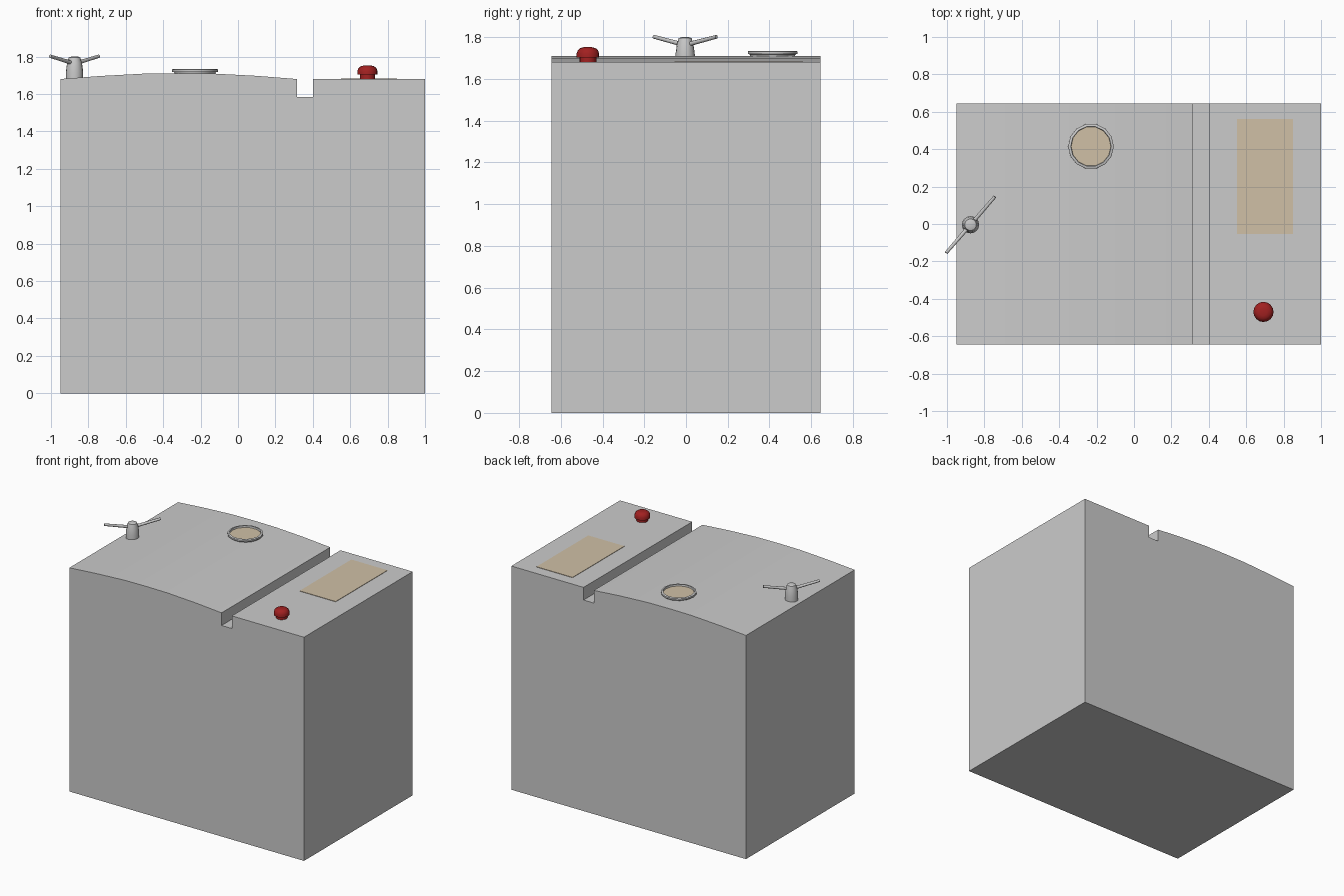
import bpy, bmesh, math
from mathutils import Vector

if "Cube" in bpy.data.objects:
    bpy.data.objects.remove(bpy.data.objects["Cube"])


def material(name, rgb):
    m = bpy.data.materials.new(name)
    m.use_nodes = True
    m.diffuse_color = (*rgb, 1)
    m.node_tree.nodes["Principled BSDF"].inputs["Base Color"].default_value = (*rgb, 1)
    return m


GREY = material("painted grey", (0.6, 0.6, 0.6))
STEEL = material("steel", (0.58, 0.58, 0.58))
TAN = material("pale tan", (0.63, 0.53, 0.38))
RED = material("button red", (0.36, 0.015, 0.015))


def finish(name, bm, mat, smooth=False):
    bmesh.ops.recalc_face_normals(bm, faces=bm.faces)
    mesh = bpy.data.meshes.new(name)
    bm.to_mesh(mesh)
    bm.free()
    mesh.materials.append(mat)
    ob = bpy.data.objects.new(name, mesh)
    bpy.context.collection.objects.link(ob)
    if smooth:
        bpy.ops.object.select_all(action='DESELECT')
        ob.select_set(True)
        bpy.context.view_layer.objects.active = ob
        bpy.ops.object.shade_smooth_by_angle(angle=math.radians(40))
    return ob


def lathe(name, profile, centre, sides, mat, smooth=True, closed=False):
    """Spin a (radius, height) profile about a vertical axis."""
    bm = bmesh.new()
    rings = []
    for r, z in profile:
        rings.append([bm.verts.new((centre[0] + r * math.cos(math.tau * i / sides),
                                    centre[1] + r * math.sin(math.tau * i / sides), z))
                      for i in range(sides)])
    pairs = list(zip(rings, rings[1:]))
    if closed:
        pairs.append((rings[-1], rings[0]))
    else:
        bm.faces.new(rings[0])
        bm.faces.new(rings[-1])
    for a, b in pairs:
        for i in range(sides):
            j = (i + 1) % sides
            bm.faces.new((a[i], a[j], b[j], b[i]))
    return finish(name, bm, mat, smooth)


# Cabinet: front outline with crowned lid and slot, extruded front to back
outline = [(-0.95, 0), (1, 0), (1, 1.68), (0.4, 1.68), (0.4, 1.585), (0.315, 1.585),
           (0.315, 1.68), (0.1, 1.697), (-0.13, 1.709), (-0.32, 1.711),
           (-0.5, 1.709), (-0.74, 1.696), (-0.95, 1.68)]
bm = bmesh.new()
face = bm.faces.new([bm.verts.new((x, -0.645, z)) for x, z in outline])
side = bmesh.ops.extrude_face_region(bm, geom=[face])["geom"]
bmesh.ops.translate(bm, vec=(0, 1.29, 0),
                    verts=[v for v in side if isinstance(v, bmesh.types.BMVert)])
finish("cabinet", bm, GREY, smooth=True)

# Label plate on the flat side of the top
bm = bmesh.new()
bmesh.ops.create_cube(bm, size=1)
bmesh.ops.scale(bm, vec=(0.3, 0.615, 0.004), verts=bm.verts)
bmesh.ops.translate(bm, vec=(0.7, 0.253, 1.681), verts=bm.verts)
finish("label_plate", bm, TAN)

# Round gauge: flanged rim around a recessed face
gauge = (-0.23, 0.415)
lathe("gauge_rim", [(0.107, 1.7), (0.112, 1.718), (0.122, 1.719), (0.122, 1.731),
                    (0.118, 1.734), (0.108, 1.734), (0.106, 1.722), (0.1, 1.7)],
      gauge, 14, STEEL, closed=True)
lathe("gauge_face", [(0.107, 1.702), (0.107, 1.722)], gauge, 14, TAN, smooth=False)

# Push button: stem and domed cap
button = (0.692, -0.47)
lathe("button_stem", [(0.04, 1.675), (0.04, 1.71)], button, 16, RED)
lathe("button_cap", [(0.054, 1.703), (0.054, 1.722), (0.048, 1.738),
                     (0.036, 1.748), (0.02, 1.752)], button, 16, RED)

# Valve: tapered post with two raised arms
valve = Vector((-0.874, -0.004, 1.762))
lathe("valve_post", [(0.046, 1.675), (0.046, 1.72), (0.04, 1.765),
                     (0.031, 1.795), (0.018, 1.8)], valve, 16, STEEL)
for name, s in (("valve_arm_left", 1), ("valve_arm_right", -1)):
    arm = Vector((0.13 * s, 0.15 * s, 0.04))
    bm = bmesh.new()
    bmesh.ops.create_cone(bm, cap_ends=True, segments=10, radius1=0.011,
                          radius2=0.009, depth=arm.length)
    bmesh.ops.rotate(bm, matrix=arm.to_track_quat('Z', 'Y').to_matrix(), verts=bm.verts)
    bmesh.ops.translate(bm, vec=valve + arm / 2, verts=bm.verts)
    finish(name, bm, STEEL, smooth=True)
